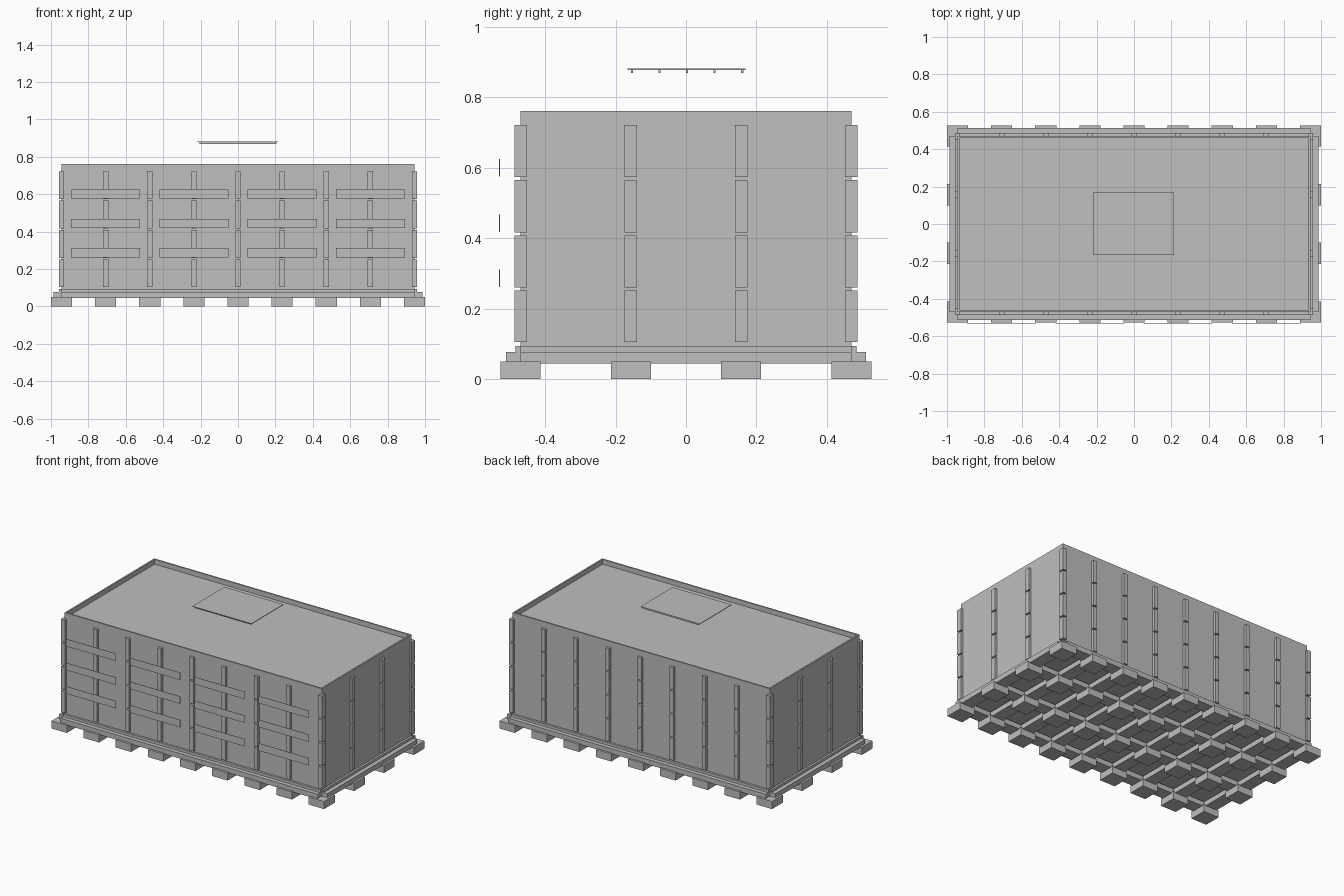
import bpy
import bmesh
from mathutils import Matrix, Vector

cube = bpy.data.objects.get("Cube")
if cube:
    bpy.data.objects.remove(cube, do_unlink=True)

# One flat concrete grey
grey = bpy.data.materials.new("concrete_grey")
grey.use_nodes = True
colour = (0.52, 0.52, 0.52, 1)
grey.diffuse_color = colour
grey.node_tree.nodes["Principled BSDF"].inputs["Base Color"].default_value = colour


def boxes(name, spans):
    """Make one object from boxes given as (x0, x1, y0, y1, z0, z1)."""
    bm = bmesh.new()
    for x0, x1, y0, y1, z0, z1 in spans:
        centre = Vector((x0 + x1, y0 + y1, z0 + z1)) / 2
        size = Matrix.Diagonal((x1 - x0, y1 - y0, z1 - z0, 1))
        bmesh.ops.create_cube(bm, size=1, matrix=Matrix.Translation(centre) @ size)
    mesh = bpy.data.meshes.new(name)
    bm.to_mesh(mesh)
    bm.free()
    mesh.materials.append(grey)
    obj = bpy.data.objects.new(name, mesh)
    bpy.context.collection.objects.link(obj)
    return obj


# Structural grid: nine lines across, four lines deep
HX, HY = 0.9436, 0.47
xs = [HX * i / 4 for i in range(-4, 5)]
ys = [HY * i / 3 for i in (-3, -1, 1, 3)]
storeys = [(0.105, 0.251), (0.26, 0.408), (0.417, 0.566), (0.574, 0.722)]


def beams(name, half, z0, z1):
    """Beams running from end to end along every grid line."""
    along = [(-HX, HX, y - half, y + half, z0, z1) for y in ys]
    across = [(x - half, x + half, -HY, HY, z0, z1) for x in xs]
    return boxes(name, along + across)


# Footings and ground beams
boxes("footings", [(x - 0.0565, x + 0.0565, y - 0.0565, y + 0.0565, 0, 0.05)
                   for x in xs for y in ys])
beams("ground_beams", 0.042, 0.044, 0.077)
beams("plinth_beams", 0.014, 0.077, 0.094)

# Floors and the roof deck
for name, top in (("ground_floor", 0.1), ("first_floor", 0.256),
                  ("second_floor", 0.413), ("third_floor", 0.571),
                  ("roof_deck", 0.73)):
    boxes(name, [(-HX + 0.005, HX - 0.005, -HY + 0.005, HY - 0.005, top - 0.009, top)])

# Outer walls, rising past the roof as a parapet
t = 0.01
for name, s in (("left_wall", 1), ("right_wall", -1)):
    a, b = sorted((s * HX, s * (HX - t)))
    boxes(name, [(a, b, -HY, HY, 0.044, 0.762)])
for name, s in (("back_wall", 1), ("front_wall", -1)):
    a, b = sorted((s * HY, s * (HY - t)))
    boxes(name, [(-HX + t, HX - t, a, b, 0.044, 0.762)])

# Columns around the perimeter, one piece per storey
perimeter = [(x, y) for x in xs for y in ys if abs(x) == HX or abs(y) == HY]
boxes("columns", [(x - 0.014, x + 0.014, y - 0.0175, y + 0.0175, z0, z1)
                  for x, y in perimeter for z0, z1 in storeys])

# Thin shading panels standing off the front
boxes("front_panels", [(x - 0.184, x + 0.184, -0.531, -0.529, z, z + 0.049)
                       for x in [HX * i / 4 for i in (-3, -1, 1, 3)]
                       for z in (0.262, 0.418, 0.576)])

# Raised roof panel on five ribs
boxes("roof_panel", [(-0.218, 0.215, -0.166, 0.169, 0.878, 0.882)])
boxes("roof_panel_ribs", [(-0.205, 0.205, 0.0785 * i, 0.0785 * i + 0.006, 0.869, 0.878)
                          for i in range(-2, 3)])
